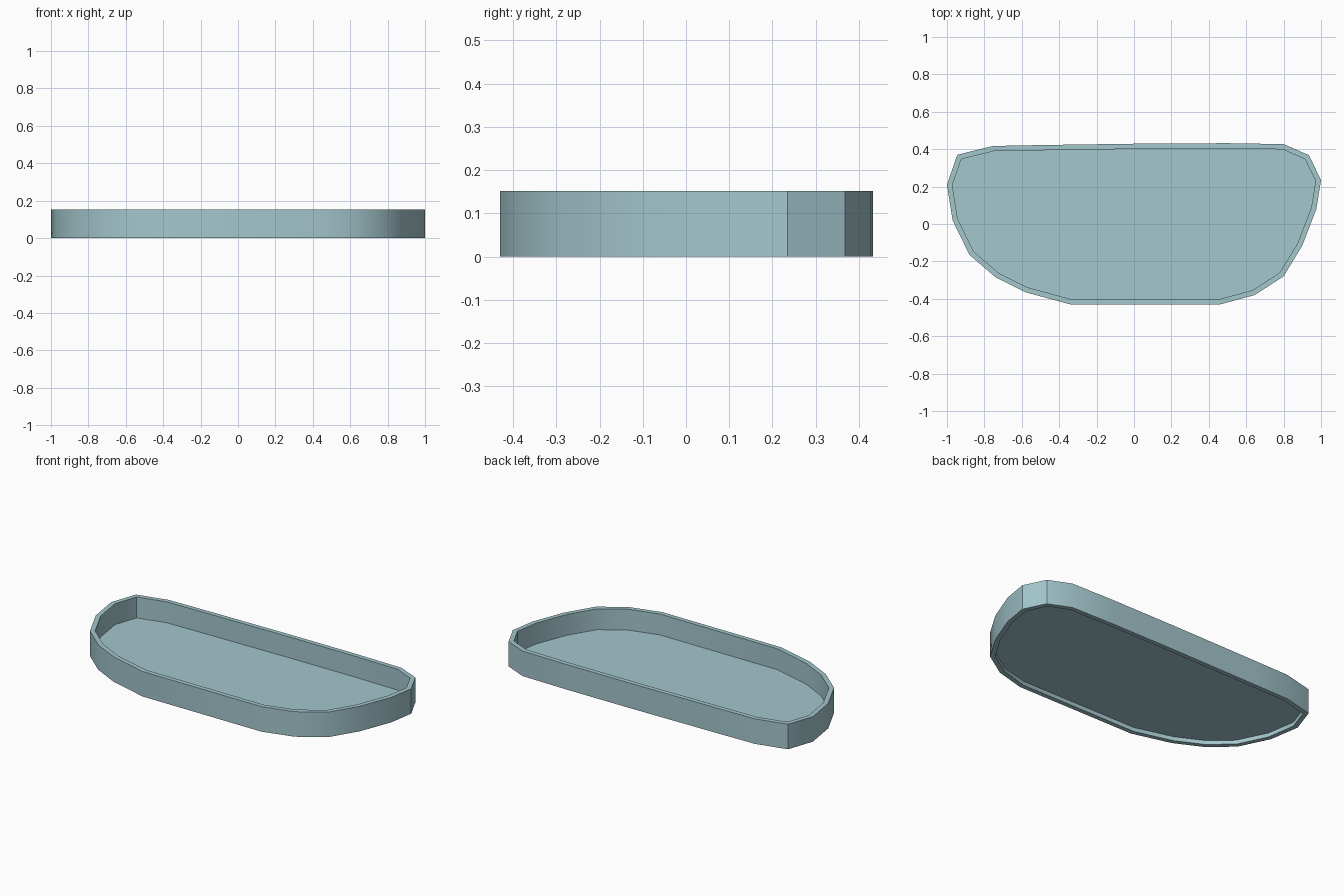
import bpy
import bmesh
from mathutils import Vector

cube = bpy.data.objects.get("Cube")
if cube:
    bpy.data.objects.remove(cube, do_unlink=True)

HEIGHT = 0.152       # full wall height
FLOOR_Z = 0.025      # floor sits slightly above the bottom edge
WALL = 0.028         # wall thickness

# Outer outline, counter-clockwise seen from above
OUTLINE = [(-0.34, -0.43), (0.46, -0.43), (0.645, -0.38), (0.80, -0.28),
           (0.90, -0.115), (0.975, 0.08), (1.0, 0.235), (0.935, 0.368),
           (0.80, 0.427), (0.50, 0.432), (0.06, 0.43), (-0.50, 0.422),
           (-0.755, 0.417), (-0.945, 0.37), (-1.0, 0.21), (-0.97, 0.02),
           (-0.88, -0.165), (-0.74, -0.285), (-0.58, -0.365)]

# Colour
mat = bpy.data.materials.new("pale_teal")
mat.use_nodes = True
colour = (0.37, 0.57, 0.61, 1.0)
mat.diffuse_color = colour
mat.node_tree.nodes["Principled BSDF"].inputs["Base Color"].default_value = colour


def inset(points, distance):
    """Move an outline inward by a constant distance with mitred corners."""
    pts = [Vector(p) for p in points]
    result = []
    for i, p in enumerate(pts):
        a = (p - pts[i - 1]).normalized()
        b = (pts[(i + 1) % len(pts)] - p).normalized()
        na, nb = Vector((-a.y, a.x)), Vector((-b.y, b.x))
        result.append(p + (na + nb) * distance / (1 + na.dot(nb)))
    return result


def ring(bm, points, z):
    return [bm.verts.new((p[0], p[1], z)) for p in points]


def finish(bm, name):
    mesh = bpy.data.meshes.new(name)
    bm.to_mesh(mesh)
    bm.free()
    mesh.materials.append(mat)
    obj = bpy.data.objects.new(name, mesh)
    bpy.context.collection.objects.link(obj)
    return obj


inner = inset(OUTLINE, WALL)

# Tray wall: four rings joined into a closed band
bm = bmesh.new()
rings = [ring(bm, OUTLINE, 0), ring(bm, OUTLINE, HEIGHT),
         ring(bm, inner, HEIGHT), ring(bm, inner, 0)]
n = len(OUTLINE)
for k in range(4):
    lo, hi = rings[k], rings[(k + 1) % 4]
    for i in range(n):
        j = (i + 1) % n
        bm.faces.new((lo[i], lo[j], hi[j], hi[i]))
bmesh.ops.recalc_face_normals(bm, faces=bm.faces)
wall = finish(bm, "tray_wall")

# Tray floor: flat sheet filling the wall
bm = bmesh.new()
bm.faces.new(ring(bm, inner, FLOOR_Z))
finish(bm, "tray_floor")

# Smooth the curved wall, keeping rim and tight corners sharp
bpy.ops.object.select_all(action='DESELECT')
wall.select_set(True)
bpy.context.view_layer.objects.active = wall
bpy.ops.object.shade_smooth_by_angle(angle=0.5236)
